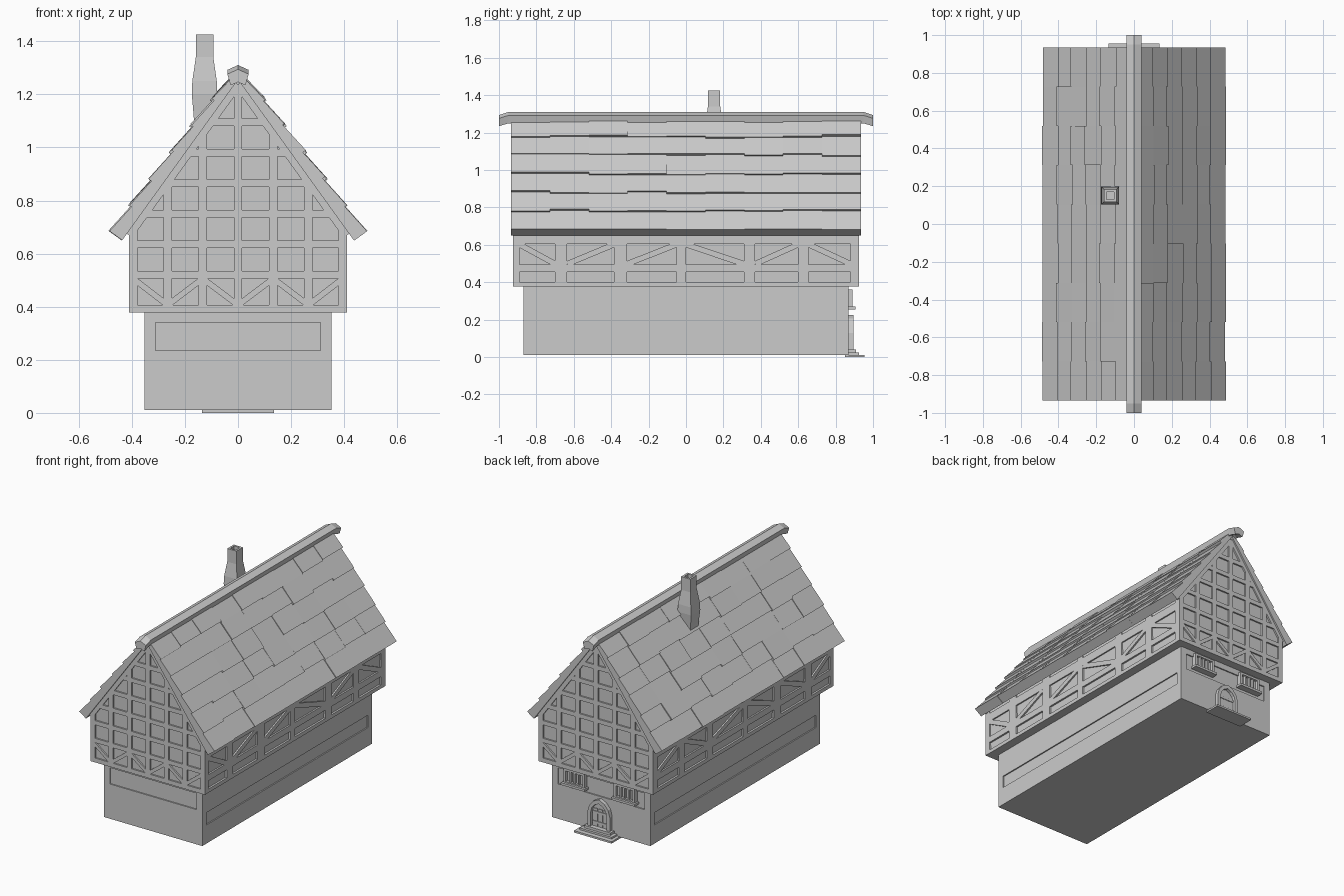
import bpy, bmesh, random
from mathutils import Vector

random.seed(4)
if "Cube" in bpy.data.objects:
    bpy.data.objects.remove(bpy.data.objects["Cube"])

grey = bpy.data.materials.new("plain grey")
grey.use_nodes = True
grey.diffuse_color = (0.6, 0.6, 0.6, 1)
grey.node_tree.nodes["Principled BSDF"].inputs["Base Color"].default_value = (0.6, 0.6, 0.6, 1)


def finish(bm, name):
    bmesh.ops.recalc_face_normals(bm, faces=bm.faces)
    mesh = bpy.data.meshes.new(name)
    bm.to_mesh(mesh)
    bm.free()
    mesh.materials.append(grey)
    bpy.context.collection.objects.link(bpy.data.objects.new(name, mesh))


def loft(bm, rings):
    """Join rings of points into a capped solid."""
    rows = [[bm.verts.new(p) for p in ring] for ring in rings]
    n = len(rows[0])
    for a, b in zip(rows, rows[1:]):
        for i in range(n):
            j = (i + 1) % n
            bm.faces.new((a[i], a[j], b[j], b[i]))
    bm.faces.new(rows[0])
    bm.faces.new(rows[-1])


def box(bm, x0, x1, y0, y1, z0, z1):
    loft(bm, [[(x0, y0, z), (x1, y0, z), (x1, y1, z), (x0, y1, z)] for z in (z0, z1)])


def on_wall(axis, out, h, z):
    return (out, h, z) if axis == "x" else (h, out, z)


def plate(bm, axis, pts, inner, outer):
    loft(bm, [[on_wall(axis, o, h, z) for h, z in pts] for o in (inner, outer)])


def rect(bm, axis, h0, h1, z0, z1, inner, outer):
    plate(bm, axis, [(h0, z0), (h1, z0), (h1, z1), (h0, z1)], inner, outer)


def brace(bm, axis, p, q, width, inner, outer):
    p, q = Vector(p), Vector(q)
    side = (q - p).orthogonal().normalized() * width / 2
    plate(bm, axis, [p + side, q + side, q - side, p - side], inner, outer)


APEX, SLOPE = 1.255, 1.386
def roof_z(x):
    return APEX - SLOPE * abs(x)


# Ground floor: core, corner posts, plinth and top band
bm = bmesh.new()
box(bm, -0.345, 0.345, -0.862, 0.862, 0.01, 0.39)
finish(bm, "ground_floor_core")
bm = bmesh.new()
for s in (-1, 1):
    for t in (-1, 1):
        box(bm, s * 0.31, s * 0.353, t * 0.828, t * 0.87, 0.01, 0.385)
    for z0, z1 in ((0.01, 0.13), (0.21, 0.385)):
        rect(bm, "x", -0.83, 0.83, z0, z1, s * 0.34, s * 0.353)
    for z0, z1 in ((0.01, 0.235), (0.34, 0.385)):
        rect(bm, "y", -0.312, 0.312, z0, z1, s * 0.855, s * 0.87)
finish(bm, "ground_floor_frame")

# Upper floor plaster with gables
bm = bmesh.new()
outline = [(-0.397, 0.378), (0.397, 0.378), (0.403, roof_z(0.403)), (0, APEX), (-0.403, roof_z(0.403))]
plate(bm, "y", outline, -0.915, 0.915)
finish(bm, "upper_floor_plaster")

# Long side timbers
bm = bmesh.new()
posts = [(-0.925, -0.89), (-0.7, -0.635), (-0.385, -0.315), (-0.05, 0.0),
         (0.31, 0.37), (0.6, 0.655), (0.88, 0.925)]
leans = [-1, 1, 1, -1, 1, -1]
for s in (-1, 1):
    i, o = s * 0.39, s * 0.41
    for a, b in posts:
        rect(bm, "x", a, b, 0.378, 0.675, i, o)
    for z0, z1 in ((0.378, 0.402), (0.455, 0.495), (0.605, 0.66)):
        rect(bm, "x", -0.925, 0.925, z0, z1, i, o)
    for (_, a), (b, _), lean in zip(posts, posts[1:], leans):
        brace(bm, "x", (a, 0.55 - 0.052 * lean), (b, 0.55 + 0.052 * lean), 0.03, i, o)
finish(bm, "side_timbers")

# Gable timbers
bm = bmesh.new()
columns = [-0.395, -0.265, -0.133, 0, 0.133, 0.265, 0.395]
for s in (-1, 1):
    i, o = s * 0.9, s * 0.925
    for x in columns:
        hw = 0.016
        top = [(x + hw, roof_z(x + hw)), (x - hw, roof_z(x - hw))]
        plate(bm, "y", [(x - hw, 0.378), (x + hw, 0.378)] + top, i, o)
    for z in (0.392, 0.52, 0.635, 0.75, 0.865, 0.98, 1.095):
        lo, hi = [min(0.408, (APEX - e) / SLOPE) for e in (z - 0.014, z + 0.014)]
        plate(bm, "y", [(-lo, z - 0.014), (lo, z - 0.014), (hi, z + 0.014), (-hi, z + 0.014)], i, o)
    for k, (a, b) in enumerate(zip(columns, columns[1:])):
        lean = 1 if k % 2 else -1
        brace(bm, "y", (a, 0.456 - 0.05 * lean), (b, 0.456 + 0.05 * lean), 0.022, i, o)
    for m in (-1, 1):
        brace(bm, "y", (0.41 * m, roof_z(0.41) - 0.018), (0, APEX - 0.018), 0.03, i, o)
finish(bm, "gable_timbers")

# Roof tiles, each a wedge that thickens towards its lower lip
bm = bmesh.new()
COLS, ROWS, HALF = 9, 6, 0.935
width = 2 * HALF / COLS
for s in (-1, 1):
    down, out = Vector((s * 0.585, 0, -0.811)), Vector((s * 0.811, 0, 0.585))
    for c in range(COLS):
        y0 = -HALF + c * width
        for r in range(ROWS):
            shift = random.uniform(-0.01, 0.006)
            lip = 0.121 + 0.125 * r + (shift if r < ROWS - 1 else shift / 4)
            start = max(0, 0.121 + 0.125 * (r - 1) - 0.02)
            high = 0.04 + 0.004 * r + random.uniform(-0.003, 0.004)
            profile = [(start, 0), (lip, 0), (lip, high), (start, high - 0.016)]
            loft(bm, [[Vector((0, y, APEX)) + down * u + out * t for u, t in profile]
                      for y in (y0, y0 + width)])
finish(bm, "roof_tiles")

# Ridge beam with drooping ends
bm = bmesh.new()
section = [(-0.028, 1.25), (0, 1.262), (0.028, 1.25), (0.04, 1.292), (0, 1.31), (-0.04, 1.292)]
loft(bm, [[(x, y, z - drop) for x, z in section]
          for y, drop in ((-1, 0.016), (-0.95, 0), (0.95, 0), (1, 0.016))])
finish(bm, "ridge_beam")

# Chimney with an open flue
bm = bmesh.new()
flue = [(1.0, 0.035), (1.12, 0.041), (1.2, 0.048), (1.25, 0.046), (1.34, 0.033),
        (1.425, 0.033), (1.425, 0.02), (1.38, 0.02)]
loft(bm, [[(-0.126 + a * h, 0.15 + b * h, z) for a, b in ((-1, -1), (1, -1), (1, 1), (-1, 1))]
          for z, h in flue])
finish(bm, "chimney")


# Back door: pointed arch surround, planks and steps
def arch(half, base, spring, top, y):
    right = [(half, base), (half, spring), (half * 0.85, spring + (top - spring) * 0.45),
             (half * 0.5, spring + (top - spring) * 0.8)]
    left = [(-x, z) for x, z in reversed(right)]
    return [(x, y, z) for x, z in right + [(0, top)] + left]


bm = bmesh.new()
loft(bm, [arch(0.08, 0.03, 0.13, 0.225, y) for y in (0.86, 0.895)]
     + [arch(0.058, 0.035, 0.13, 0.198, y) for y in (0.895, 0.874)])
finish(bm, "door_surround")
bm = bmesh.new()
for x in (-0.036, 0, 0.036):
    rect(bm, "y", x - 0.016, x + 0.016, 0.035, 0.155, 0.87, 0.878)
for z in (0.06, 0.125):
    rect(bm, "y", -0.054, 0.054, z, z + 0.014, 0.87, 0.882)
finish(bm, "door_planks")
bm = bmesh.new()
for half, y, z0, z1 in ((0.135, 0.955, 0, 0.012), (0.115, 0.925, 0.012, 0.024), (0.095, 0.908, 0.024, 0.04)):
    box(bm, -half, half, 0.85, y, z0, z1)
finish(bm, "door_steps")

# Back windows: frame, sill and mullions
for s, name in ((1, "left"), (-1, "right")):
    cx = s * 0.18
    bm = bmesh.new()
    loft(bm, [[(cx - h, y, z0), (cx + h, y, z0), (cx + h, y, z1), (cx - h, y, z1)]
              for h, z0, z1, y in ((0.075, 0.265, 0.36, 0.855), (0.075, 0.265, 0.36, 0.89),
                                   (0.06, 0.278, 0.346, 0.89), (0.06, 0.278, 0.346, 0.872))])
    rect(bm, "y", cx - 0.085, cx + 0.085, 0.255, 0.27, 0.855, 0.905)
    for k in (-1, 0, 1):
        rect(bm, "y", cx + k * 0.03 - 0.005, cx + k * 0.03 + 0.005, 0.275, 0.348, 0.865, 0.887)
    finish(bm, name + "_window")
